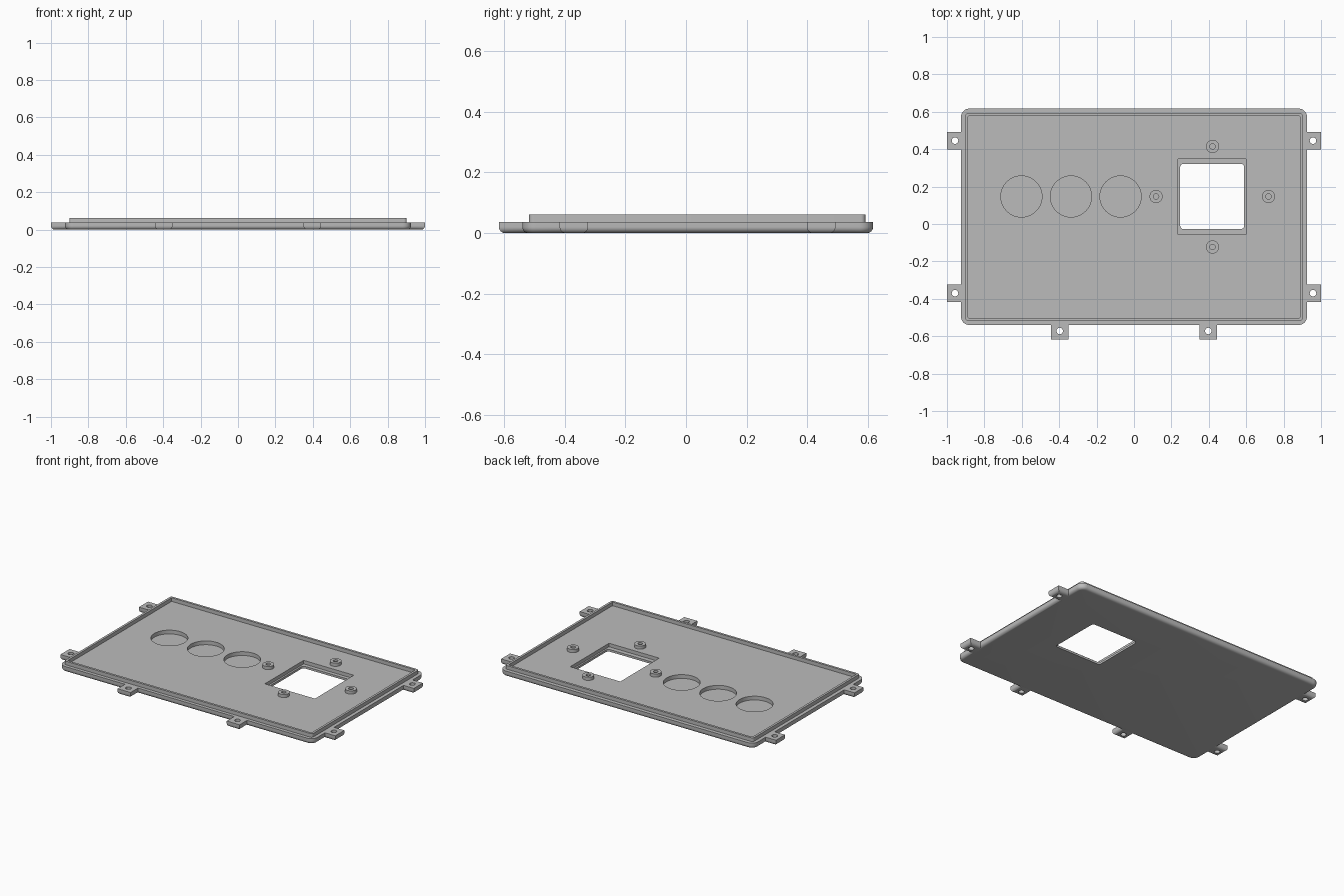
import bpy, bmesh, math

cube = bpy.data.objects.get("Cube")
if cube:
    bpy.data.objects.remove(cube, do_unlink=True)

grey = bpy.data.materials.new("light grey")
grey.use_nodes = True
colour = (0.5, 0.5, 0.5, 1)
grey.diffuse_color = colour
grey.node_tree.nodes["Principled BSDF"].inputs["Base Color"].default_value = colour

TOP = 0.037      # top of the plate
RIM = 0.061      # top of the raised lip
FILLET = 0.02    # rounding of the lower edges


def outline(x0, x1, y0, y1, radius, steps):
    """Rectangle, anticlockwise, with corners rounded in the given steps."""
    corners = [(x1, y1, -1, -1), (x0, y1, 1, -1), (x0, y0, 1, 1), (x1, y0, -1, 1)]
    points = []
    for i, (x, y, sx, sy) in enumerate(corners):
        for k in range(steps + 1):
            a = math.pi / 2 * (i + k / max(steps, 1))
            points.append((x + radius * (sx + math.cos(a)),
                           y + radius * (sy + math.sin(a))))
    return points


def loft(name, rings):
    """Closed solid through rings of (points, z)."""
    bm = bmesh.new()
    loops = [[bm.verts.new((x, y, z)) for x, y in pts] for pts, z in rings]
    for low, high in zip(loops, loops[1:]):
        for i in range(len(low)):
            j = (i + 1) % len(low)
            bm.faces.new((low[i], low[j], high[j], high[i]))
    bm.faces.new(loops[0][::-1])
    bm.faces.new(loops[-1])
    bmesh.ops.recalc_face_normals(bm, faces=bm.faces)
    mesh = bpy.data.meshes.new(name)
    bm.to_mesh(mesh)
    bm.free()
    mesh.materials.append(grey)
    obj = bpy.data.objects.new(name, mesh)
    bpy.context.collection.objects.link(obj)
    return obj


def box(name, rect, z0, z1, radius=0.0):
    pts = outline(*rect, radius, 8 if radius else 0)
    return loft(name, [(pts, z0), (pts, z1)])


def filleted_slab(name, rect, radius):
    """Slab with a rounded lower edge."""
    x0, x1, y0, y1 = rect
    rings = []
    for k in range(7):
        a = math.pi / 2 * k / 6
        d = FILLET * (1 - math.sin(a))
        pts = outline(x0 + d, x1 - d, y0 + d, y1 - d, max(radius - d, 0),
                      8 if radius else 0)
        rings.append((pts, FILLET * (1 - math.cos(a))))
    rings.append((rings[-1][0], TOP))
    return loft(name, rings)


def cylinder(name, x, y, radius, z0, z1, sides=32):
    pts = [(x + radius * math.cos(2 * math.pi * i / sides),
            y + radius * math.sin(2 * math.pi * i / sides)) for i in range(sides)]
    return loft(name, [(pts, z0), (pts, z1)])


def combine(target, tool, operation):
    mod = target.modifiers.new(operation.lower(), 'BOOLEAN')
    mod.operation = operation
    mod.solver = 'EXACT'
    mod.object = tool
    bpy.context.view_layer.objects.active = target
    bpy.ops.object.modifier_apply(modifier=mod.name)
    bpy.data.objects.remove(tool, do_unlink=True)


# base plate
panel = filleted_slab("panel", (-0.925, 0.925, -0.54, 0.617), 0.045)

# screw tabs: two on each side, two at the front
tabs = []
for side in (-1, 1):
    for y in (-0.37, 0.446):
        xs = sorted((side * 0.89, side * 1.0))
        tabs.append(((*xs, y - 0.047, y + 0.047), side * 0.957, y))
    x = side * 0.397
    tabs.append(((x - 0.047, x + 0.047, -0.617, -0.505), x, -0.572))
for rect, x, y in tabs:
    combine(panel, filleted_slab("tab", rect, 0), 'UNION')
for rect, x, y in tabs:
    combine(panel, cylinder("tab_hole", x, y, 0.0175, -0.1, 0.1, 24), 'DIFFERENCE')

# blind round pockets
for x in (-0.602, -0.337, -0.072):
    combine(panel, cylinder("pocket", x, 0.147, 0.11, 0.012, 0.1, 64), 'DIFFERENCE')

# window with a recessed ledge
combine(panel, box("ledge", (0.235, 0.6, -0.057, 0.347), 0.014, 0.1), 'DIFFERENCE')
combine(panel, box("window", (0.247, 0.589, -0.027, 0.322), -0.1, 0.1, 0.018), 'DIFFERENCE')

# raised lip around the edge
lip = box("lip", (-0.902, 0.902, -0.518, 0.592), TOP - 0.002, RIM, 0.015)
combine(lip, box("lip_inside", (-0.887, 0.887, -0.503, 0.577), -0.1, 0.1, 0.005), 'DIFFERENCE')

# hollow mounting posts around the window
parts = [panel, lip]
for i, (x, y) in enumerate([(0.42, 0.415), (0.42, -0.123), (0.118, 0.147), (0.719, 0.147)]):
    post = cylinder(f"mounting_post_{i + 1}", x, y, 0.035, TOP - 0.002, 0.058)
    combine(post, cylinder("post_hole", x, y, 0.0145, -0.1, 0.1, 24), 'DIFFERENCE')
    parts.append(post)

# smooth the rounded edges, keep the rest crisp
for obj in parts:
    bpy.ops.object.select_all(action='DESELECT')
    obj.select_set(True)
    bpy.context.view_layer.objects.active = obj
    bpy.ops.object.shade_smooth_by_angle(angle=math.radians(30))
